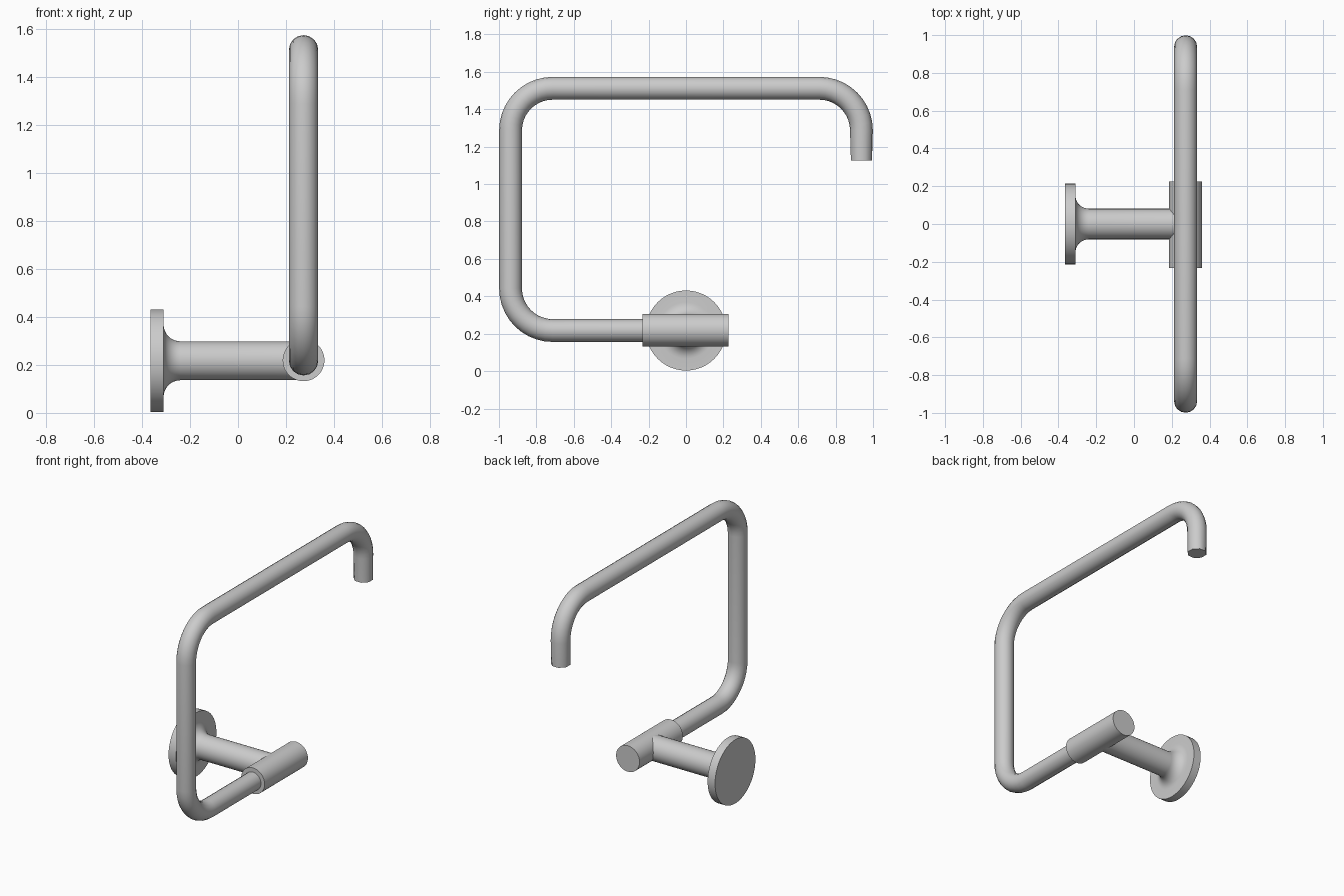
import bpy, bmesh
from math import sin, cos, pi, radians
from mathutils import Vector

if "Cube" in bpy.data.objects:
    bpy.data.objects.remove(bpy.data.objects["Cube"])

ZC = 0.217   # height of mount axis
XB = 0.273   # plane of the bent bar


def finish(name, bm):
    bmesh.ops.recalc_face_normals(bm, faces=bm.faces)
    me = bpy.data.meshes.new(name)
    bm.to_mesh(me)
    bm.free()
    ob = bpy.data.objects.new(name, me)
    bpy.context.collection.objects.link(ob)
    bpy.ops.object.select_all(action='DESELECT')
    ob.select_set(True)
    bpy.context.view_layer.objects.active = ob
    bpy.ops.object.shade_smooth_by_angle(angle=radians(35))
    return ob


def loft(name, rings):
    """Skin a list of equal-sized point rings and cap both ends."""
    bm = bmesh.new()
    rows = [[bm.verts.new(p) for p in ring] for ring in rings]
    n = len(rows[0])
    for a, b in zip(rows, rows[1:]):
        for i in range(n):
            j = (i + 1) % n
            bm.faces.new((a[i], a[j], b[j], b[i]))
    bm.faces.new(rows[0])
    bm.faces.new(rows[-1])
    return finish(name, bm)


def ring(center, u, v, r, n, flat=1.0):
    """Circle in the u, v plane; flat < 1 pulls in every other point."""
    return [center + (u * cos(2 * pi * i / n) + v * sin(2 * pi * i / n))
            * r * (flat if i % 2 == 0 else 1) for i in range(n)]


X, Y, Z = Vector((1, 0, 0)), Vector((0, 1, 0)), Vector((0, 0, 1))

# Wall flange and post, turned around x with a concave fillet between them
profile = [(-0.365, 0.214), (-0.31, 0.214)]
for k in range(9):
    a = k / 8 * pi / 2
    profile.append((-0.24 - 0.07 * cos(a), 0.151 - 0.07 * sin(a)))
profile.append((0.25, 0.081))
loft("wall_mount", [ring(Vector((x, 0, ZC)), Y, Z, r, 48) for x, r in profile])

# Sleeve holding the bar
loft("bar_sleeve", [ring(Vector((XB, y, ZC + 0.002)), X, Z, 0.087, 48)
                    for y in (-0.232, 0.226)])

# Bent bar: path points with travel angle in the y-z plane
R = 0.225
E = 0.938
TOP = 1.512
path = [(-0.15, ZC, pi)]


def bend(cy, cz, start):
    for k in range(11):
        a = start - k / 10 * pi / 2
        path.append((cy + R * cos(a), cz + R * sin(a), a - pi / 2))


bend(-E + R, ZC + R, -pi / 2)
bend(-E + R, TOP - R, pi)
bend(E - R, TOP - R, pi / 2)
path.append((E, 1.127, -pi / 2))

rings = []
for i, (y, z, a) in enumerate(path):
    side = Vector((0, -sin(a), cos(a)))
    # the free end finishes in an eight-sided section
    flat = cos(pi / 8) if i == len(path) - 1 else 1.0
    rings.append(ring(Vector((XB, y, z)), X, side, 0.061, 16, flat))
loft("towel_bar", rings)
